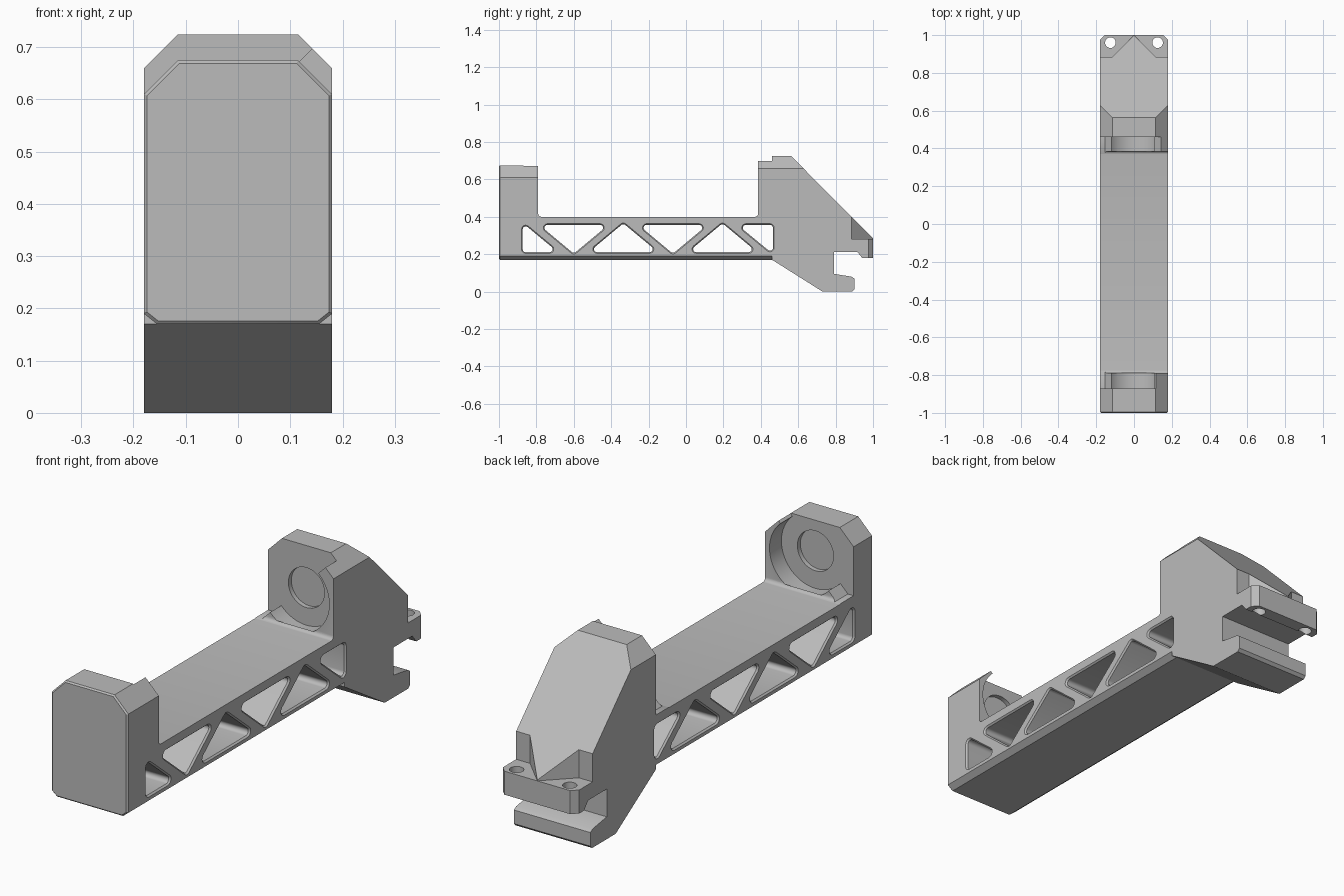
import bpy, bmesh
from math import sin, cos, pi
from mathutils import Vector

if "Cube" in bpy.data.objects:
    bpy.data.objects.remove(bpy.data.objects["Cube"], do_unlink=True)

HALF = 0.18            # half width of the whole bracket
BAR_TOP = 0.40
AXIS_Z = 0.545         # axis of the round seats

grey = bpy.data.materials.new("plain grey")
grey.use_nodes = True
grey.diffuse_color = (0.5, 0.5, 0.5, 1)
grey.node_tree.nodes["Principled BSDF"].inputs["Base Color"].default_value = (0.5, 0.5, 0.5, 1)

# How a 2D point and a depth map to space for each extrusion axis
AXES = {
    "x": lambda a, b, d: (d, a, b),
    "y": lambda a, b, d: (a, d, b),
    "z": lambda a, b, d: (a, b, d),
}


def loft(name, axis, sections):
    """Solid skinned through (outline, depth) sections of equal point count."""
    bm = bmesh.new()
    rings = [[bm.verts.new(AXES[axis](a, b, d)) for a, b in pts] for pts, d in sections]
    n = len(rings[0])
    bm.faces.new(rings[0])
    bm.faces.new(rings[-1])
    for low, high in zip(rings, rings[1:]):
        for i in range(n):
            j = (i + 1) % n
            bm.faces.new((low[i], low[j], high[j], high[i]))
    bmesh.ops.recalc_face_normals(bm, faces=bm.faces)
    mesh = bpy.data.meshes.new(name)
    bm.to_mesh(mesh)
    bm.free()
    mesh.materials.append(grey)
    obj = bpy.data.objects.new(name, mesh)
    bpy.context.collection.objects.link(obj)
    return obj


def prism(name, axis, pts, d0, d1):
    return loft(name, axis, [(pts, d0), (pts, d1)])


def circle(cx, cy, r, n=64):
    return [(cx + r * cos(2 * pi * i / n), cy + r * sin(2 * pi * i / n)) for i in range(n)]


def rounded(pts, r, grow=0.0, steps=6):
    """Counter-clockwise polygon with rounded corners; grow offsets it outward."""
    out = []
    n = len(pts)
    for i in range(n):
        p = Vector(pts[i])
        u = (p - Vector(pts[i - 1])).normalized()
        v = (Vector(pts[(i + 1) % n]) - p).normalized()
        n0, n1 = Vector((u.y, -u.x)), Vector((v.y, -v.x))
        centre = p - (n0 + n1) * (r / (1 + n0.dot(n1)))
        for k in range(steps + 1):
            d = n0.slerp(n1, k / steps)
            out.append(tuple(centre + d * (r + grow)))
    return out


def fillet(cy, cz, r, start):
    """Quarter arc for the inner corner between bar and block."""
    return [(cy + r * cos(start - k * pi / 10), cz + r * sin(start - k * pi / 10)) for k in range(6)]


# Side profile of bar, end block and clamp
R = 0.016
profile = [(-1, 0.17), (0.46, 0.17), (0.73, 0), (0.888, 0), (0.9, 0.012), (0.9, 0.07),
           (0.885, 0.08), (0.79, 0.095), (0.79, 0.213), (0.915, 0.213), (0.942, 0.18),
           (1, 0.18), (1, 0.284), (0.563, 0.724), (0.385, 0.724)]
profile += fillet(0.385 - R, BAR_TOP + R, R, 0)
profile += fillet(-0.79 + R, BAR_TOP + R, R, -pi / 2)
profile += [(-0.79, 0.675), (-1, 0.675)]
body = prism("bracket_body", "x", profile, -HALF, HALF)

cutters = []


def cut(*args):
    cutters.append(prism("cutter", *args))


# Corner chamfers, clamp corner pockets and screw holes on both sides
for s in (-1, 1):
    def side(pts):
        return [(s * a, b) for a, b in pts]

    for top, y0, y1 in ((0.675, -1.1, -0.5), (0.724, 0.2, 0.8)):
        cut("y", side([(0.075, top + 0.04), (0.22, top - 0.105), (0.22, top + 0.04)]), y0, y1)
    cut("y", side([(0.1425, 0.16), (0.205, 0.21), (0.205, 0.16)]), -1.1, 0.46)
    cut("z", side([(0.25, 0.885), (0.115, 0.885), (0.1, 0.9), (0, 1), (0, 1.1), (0.25, 1.1)]), 0.28, 0.6)
    cut("z", side([(0.2, 0.955), (0.2, 1.02), (0.135, 1.02)]), 0.15, 0.35)
    cut("z", circle(s * 0.125, 0.96, 0.028, 32), 0.15, 0.35)

# Round seats, open toward the upper -x side, with a shallow disc recess
opening = [(-0.153, BAR_TOP + 0.002), (0.445, 1), (-0.3, 1), (-0.3, BAR_TOP + 0.002)]
for floor, face, out in ((-0.87, -0.79, 1), (0.46, 0.385, -1)):
    cut("y", circle(0, AXIS_Z, 0.16), floor, face + 0.001 * out)
    cut("y", opening, floor, face + 0.03 * out)
    cut("y", circle(0, AXIS_Z, 0.085, 48), floor - 0.02 * out, floor + 0.02 * out)

# Truss windows through the bar, with flared rims
LO, HI = 0.211, 0.357
windows = [
    [(-0.873, LO), (-0.685, LO), (-0.873, HI + 0.01)],
    [(0.275, HI), (0.465, LO - 0.01), (0.465, HI)],
]
for mid, up in ((-0.6, False), (-0.335, True), (-0.07, False), (0.195, True)):
    if up:
        windows.append([(mid - 0.185, LO), (mid + 0.185, LO), (mid, HI + 0.008)])
    else:
        windows.append([(mid + 0.185, HI), (mid - 0.185, HI), (mid, LO - 0.008)])
for w in windows:
    inner, rim = rounded(w, 0.016), rounded(w, 0.016, 0.008)
    cutters.append(loft("cutter", "x", [(rim, -HALF - 0.002), (inner, -HALF + 0.007),
                                        (inner, HALF - 0.007), (rim, HALF + 0.002)]))

# Carve the body and discard the cutters
for c in cutters:
    c.hide_render = True
    mod = body.modifiers.new("carve", "BOOLEAN")
    mod.operation = "DIFFERENCE"
    mod.solver = "EXACT"
    mod.object = c
bpy.context.view_layer.update()
carved = bpy.data.meshes.new_from_object(body.evaluated_get(bpy.context.evaluated_depsgraph_get()))
body.modifiers.clear()
body.data = carved
for c in cutters:
    bpy.data.objects.remove(c, do_unlink=True)

# Small bevel around the front face
bm = bmesh.new()
bm.from_mesh(carved)
bmesh.ops.remove_doubles(bm, verts=bm.verts, dist=0.0001)
rim = [e for e in bm.edges if all(v.co.y < -0.999 for v in e.verts)
       and len(e.link_faces) == 2 and e.calc_face_angle(0) > 0.5]
bmesh.ops.bevel(bm, geom=rim, offset=0.006, segments=1, affect="EDGES")
bm.to_mesh(carved)
bm.free()

bpy.context.view_layer.objects.active = body
body.select_set(True)
bpy.ops.object.shade_smooth_by_angle(angle=pi / 6)
